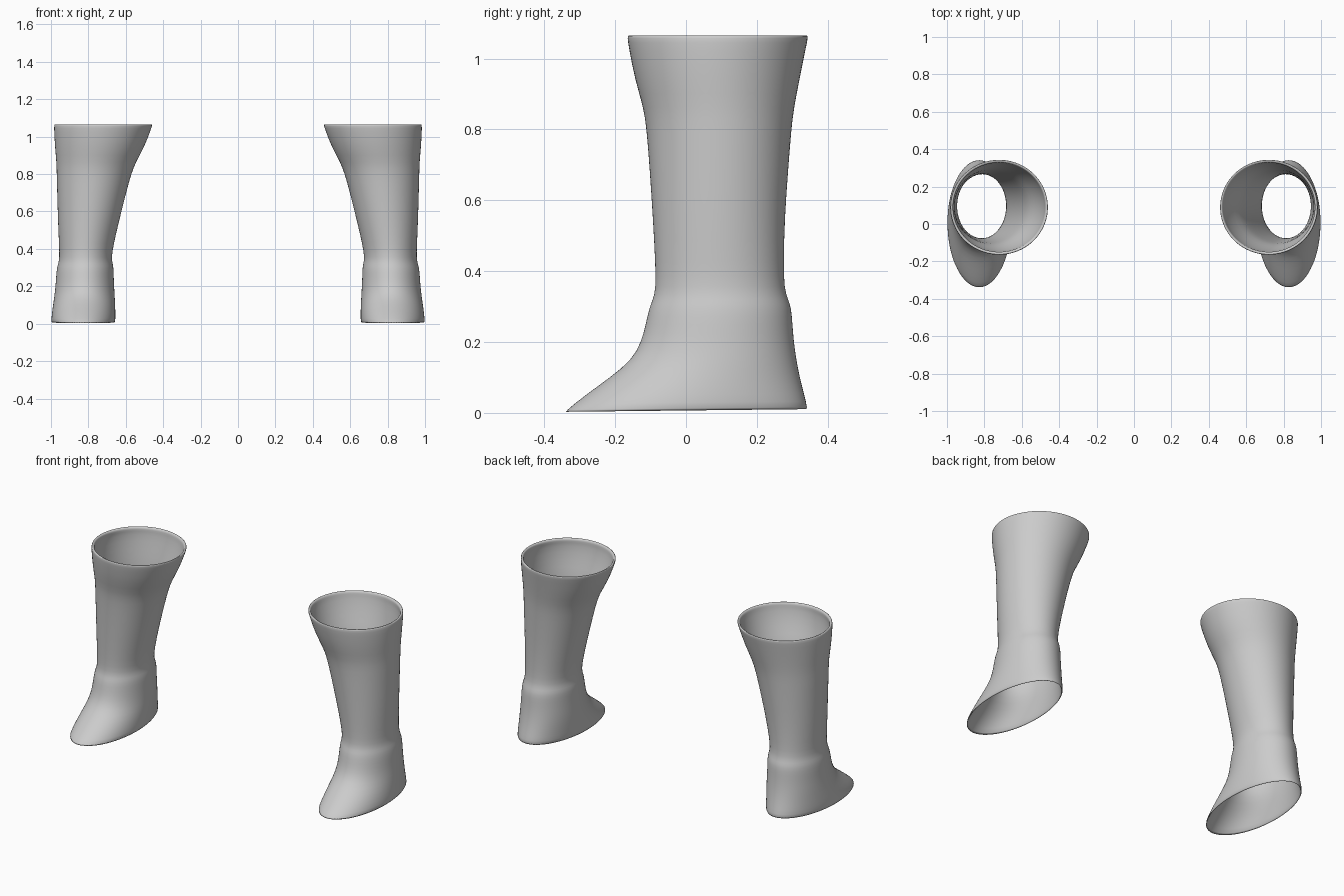
import bpy, bmesh, math

if "Cube" in bpy.data.objects:
    bpy.data.objects.remove(bpy.data.objects["Cube"])

SEG = 40
WALL = 0.01

# Boot cross-sections: height, outer side x, inner side x, front y, back y
SECTIONS = [
    (0.004, 1.000, 0.655, -0.347, 0.346),
    (0.05, 0.996, 0.655, -0.285, 0.334),
    (0.10, 0.989, 0.656, -0.215, 0.322),
    (0.15, 0.982, 0.659, -0.153, 0.312),
    (0.20, 0.976, 0.662, -0.127, 0.305),
    (0.25, 0.973, 0.664, -0.114, 0.301),
    (0.295, 0.969, 0.665, -0.105, 0.298),
    (0.32, 0.962, 0.669, -0.094, 0.289),
    (0.35, 0.955, 0.676, -0.086, 0.278),
    (0.42, 0.957, 0.666, -0.087, 0.276),
    (0.55, 0.963, 0.635, -0.094, 0.279),
    (0.70, 0.967, 0.598, -0.104, 0.290),
    (0.80, 0.970, 0.570, -0.112, 0.298),
    (0.86, 0.971, 0.548, -0.120, 0.305),
    (0.94, 0.979, 0.502, -0.145, 0.321),
    (1.03, 0.984, 0.468, -0.162, 0.339),
    (1.062, 0.984, 0.457, -0.167, 0.346),
]

leather = bpy.data.materials.new("grey leather")
leather.diffuse_color = (0.6, 0.6, 0.6, 1)
leather.use_nodes = True
leather.node_tree.nodes["Principled BSDF"].inputs["Base Color"].default_value = leather.diffuse_color


def add_ring(bm, section, side, inset):
    """One oval ring of the boot wall, with the sole edge rising to the heel."""
    z, outer, inner, front, back = section
    cx, rx = (outer + inner) / 2, (outer - inner) / 2 - inset
    cy, ry = (front + back) / 2, (back - front) / 2 - inset
    ring = []
    for i in range(SEG):
        a = 2 * math.pi * i / SEG
        y = cy + ry * math.sin(a)
        lift = 0.008 * (y + 0.347) / 0.69 * max(0, 1 - z / 0.1)
        ring.append(bm.verts.new((side * (cx + rx * math.cos(a)), y, z - 0.003 * (z < 0.01) + lift)))
    return ring


def make_boot(name, side):
    bm = bmesh.new()
    # Outer wall going up, rounded rim, then lining going down
    rings = [add_ring(bm, s, side, 0) for s in SECTIONS]
    top = SECTIONS[-1]
    rings.append(add_ring(bm, (1.066,) + top[1:], side, 0.004))
    rings.append(add_ring(bm, (1.064,) + top[1:], side, 0.014))
    rings.append(add_ring(bm, (1.052,) + top[1:], side, 0.018))
    rings += [add_ring(bm, s, side, WALL) for s in reversed(SECTIONS[:-1])]
    for a, b in zip(rings, rings[1:] + rings[:1]):
        for i in range(SEG):
            j = (i + 1) % SEG
            bm.faces.new((a[i], a[j], b[j], b[i]))
    bmesh.ops.recalc_face_normals(bm, faces=bm.faces)
    mesh = bpy.data.meshes.new(name)
    bm.to_mesh(mesh)
    bm.free()
    mesh.materials.append(leather)
    boot = bpy.data.objects.new(name, mesh)
    bpy.context.collection.objects.link(boot)
    mesh.shade_smooth()
    sub = boot.modifiers.new("smooth wall", 'SUBSURF')
    sub.levels = sub.render_levels = 1


make_boot("left_boot", -1)
make_boot("right_boot", 1)
